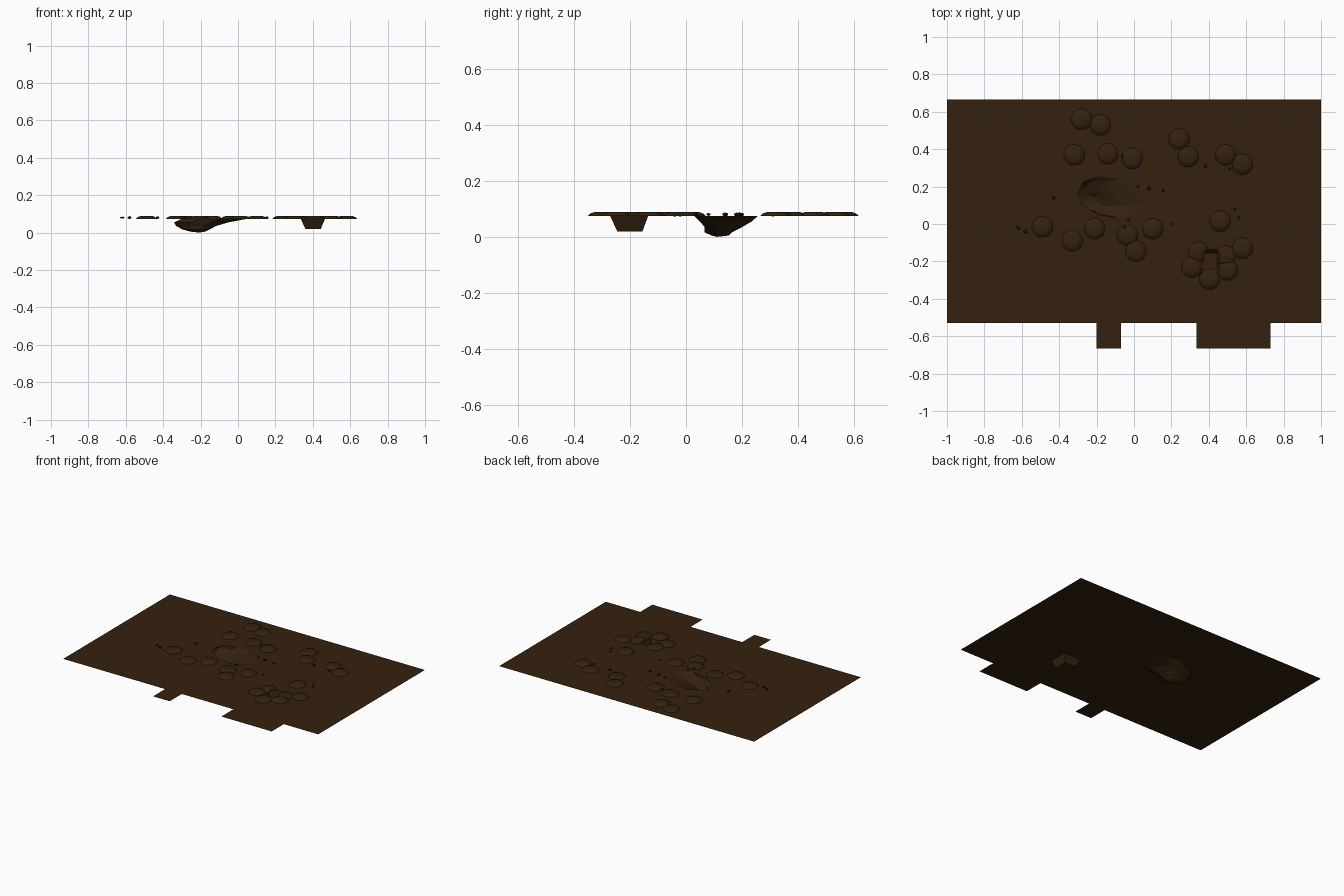
import bpy, bmesh, math, random
from mathutils import Vector

if "Cube" in bpy.data.objects:
    bpy.data.objects.remove(bpy.data.objects["Cube"])

random.seed(4)
G = 0.074          # ground level


def material(name, rgb):
    m = bpy.data.materials.new(name)
    m.diffuse_color = (*rgb, 1)
    m.use_nodes = True
    m.node_tree.nodes["Principled BSDF"].inputs["Base Color"].default_value = m.diffuse_color
    return m


soil = material("brown soil", (0.034, 0.0155, 0.0048))
dark = material("dark stone", (0.018, 0.009, 0.004))


def finish(bm, name, mat, smooth=False):
    me = bpy.data.meshes.new(name)
    bm.to_mesh(me)
    bm.free()
    me.materials.append(mat)
    ob = bpy.data.objects.new(name, me)
    bpy.context.collection.objects.link(ob)
    if smooth:
        for p in me.polygons:
            p.use_smooth = True
    return ob


def ring(bm, pts, z):
    return [bm.verts.new((x, y, z)) for x, y in pts]


def bridge(bm, a, b):
    n = len(a)
    for i in range(n):
        bm.faces.new((a[i], a[(i + 1) % n], b[(i + 1) % n], b[i]))


def rect(x0, x1, y0, y1):
    return [(x0, y0), (x1, y0), (x1, y1), (x0, y1)]


# Outline with two tabs on the front edge, and the two openings
outline = [(-1, -.53), (-.2, -.53), (-.2, -.665), (-.07, -.665), (-.07, -.53),
           (.335, -.53), (.335, -.665), (.73, -.665), (.73, -.53), (1, -.53),
           (1, .665), (-1, .665)]
shaft_top = rect(.335, .465, -.27, -.135)
cave_rim = [(-.30, .16), (-.27, .10), (-.19, .05), (-.08, .03), (.0, .05),
            (.05, .10), (.0, .17), (-.07, .24), (-.18, .255), (-.27, .225)]

# Ground sheet
bm = bmesh.new()
for loop in (outline, shaft_top, cave_rim):
    vs = ring(bm, loop, G)
    for i in range(len(vs)):
        bm.edges.new((vs[i], vs[(i + 1) % len(vs)]))
bmesh.ops.triangle_fill(bm, use_beauty=True, use_dissolve=False, edges=bm.edges[:],
                        normal=(0, 0, 1))
for f in bm.faces:
    if f.normal.z < 0:
        f.normal_flip()
finish(bm, "ground", soil)

# Square tapered shaft, seen from inside
bm = bmesh.new()
low = ring(bm, rect(.36, .443, -.245, -.155), .02)
bridge(bm, low, ring(bm, shaft_top, G))
bm.faces.new(low)
bmesh.ops.recalc_face_normals(bm, faces=bm.faces[:])
bmesh.ops.reverse_faces(bm, faces=bm.faces[:])
for f in bm.faces:
    if f.normal.dot(Vector((.4, -.2, .06)) - f.calc_center_median()) < 0:
        f.normal_flip()
finish(bm, "shaft", soil)

# Cave hollow: rings shrink and lean to the left, with an overhang on that side
bm = bmesh.new()
prev = ring(bm, cave_rim, G)
for z, s, cx, cy in ((.055, .82, -.19, .135), (.035, .60, -.22, .13), (.016, .42, -.22, .12),
                     (.005, .22, -.21, .12)):
    pts = [(cx + (x + .12) * s + random.uniform(-.008, .008),
            cy + (y - .14) * s + random.uniform(-.008, .008)) for x, y in cave_rim]
    cur = ring(bm, pts, z)
    bridge(bm, prev, cur)
    prev = cur
mid = bm.verts.new((-.21, .11, 0))
for i in range(len(prev)):
    bm.faces.new((prev[i], prev[(i + 1) % len(prev)], mid))
bmesh.ops.recalc_face_normals(bm, faces=bm.faces[:])
bm.faces.ensure_lookup_table()
if bm.faces[-1].normal.z < 0:
    bmesh.ops.reverse_faces(bm, faces=bm.faces[:])
finish(bm, "cave", soil)

# Low flat-topped mounds
mounds = [(-.28, .56), (-.18, .53), (-.32, .37), (-.14, .375), (-.01, .35), (.24, .455),
          (.29, .36), (.49, .37), (.58, .32), (.46, .015), (.58, -.13), (.31, -.23),
          (.50, -.245), (.405, -.295), (.345, -.15), (.49, -.17), (.10, -.025),
          (.01, -.145), (-.035, -.06), (-.21, -.025), (-.33, -.09), (-.49, -.015)]
bm = bmesh.new()
for cx, cy in mounds:
    def circle(r):
        return [(cx + r * math.cos(a * math.tau / 20), cy + r * math.sin(a * math.tau / 20))
                for a in range(20)]
    prev = ring(bm, circle(.056), G)
    # mounds beside the shaft stop at its rim
    for r, z in ((.045, .010), (.03, .0148)):
        cur = ring(bm, circle(r), G + z)
        bridge(bm, prev, cur)
        prev = cur
    bm.faces.new(prev)
for v in bm.verts:
    if .335 < v.co.x < .465 and -.27 < v.co.y < -.135:
        v.co.x = min((.375, .455), key=lambda e: abs(e - v.co.x)) if -.25 < v.co.y < -.15 and .375 < v.co.x < .455 else v.co.x
finish(bm, "mounds", soil, True)

# Small scattered stones
stones = [(-.625, -.015), (-.615, -.025), (-.58, -.04), (-.43, .14), (-.065, .36), (.08, .19),
          (.155, .18), (.38, .31), (.51, .295), (.54, .08), (.56, .035), (.2, .0), (-.03, -.1),
          (-.05, -.02), (.02, .2), (-.03, .02)]
bm = bmesh.new()
for x, y in stones:
    r = random.uniform(.007, .012)
    res = bmesh.ops.create_icosphere(bm, subdivisions=1, radius=r)
    for v in res["verts"]:
        v.co.z *= .7
        v.co += Vector((x, y, G + .006))
finish(bm, "stones", dark)
